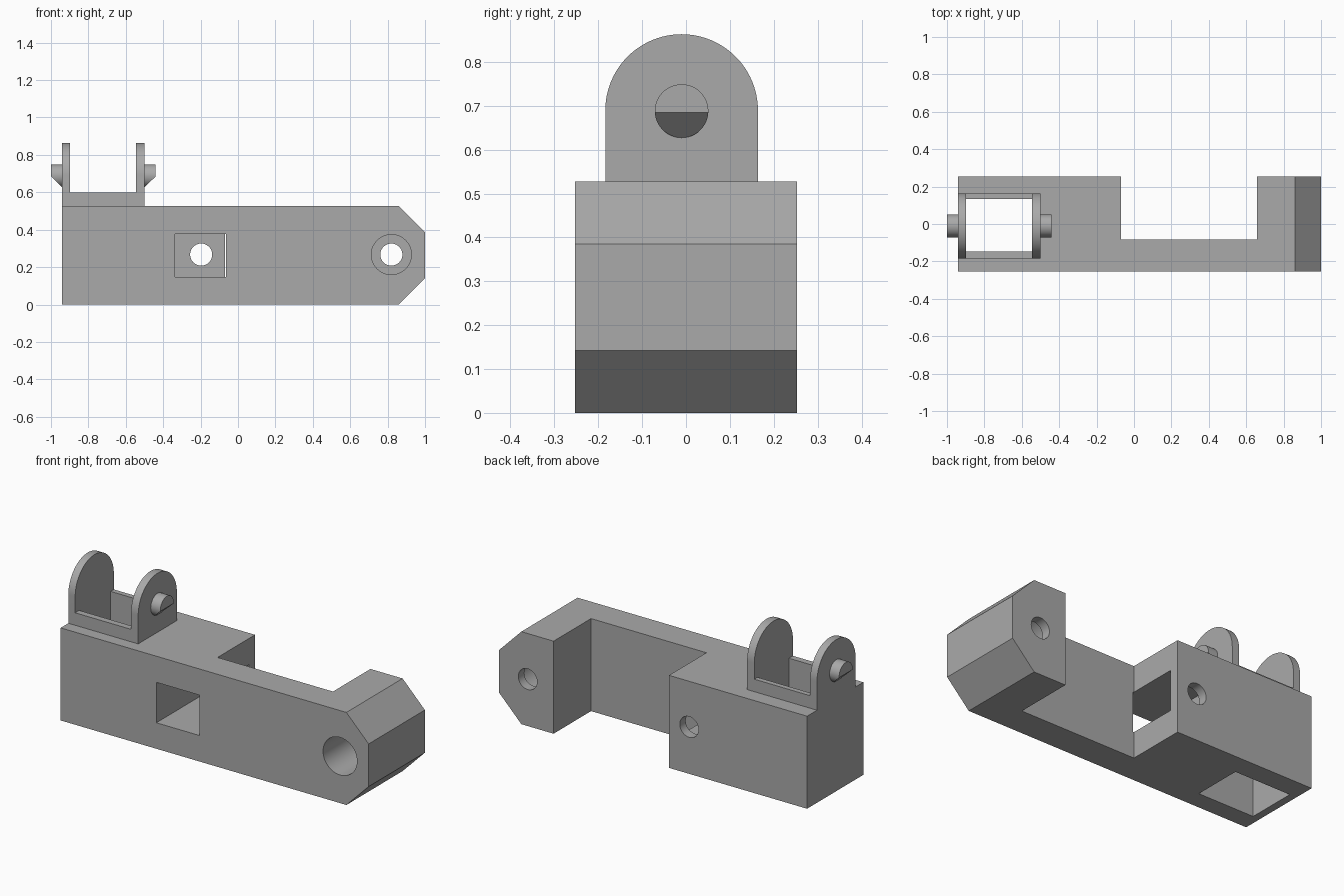
import bpy, bmesh, math
from mathutils import Vector

if "Cube" in bpy.data.objects:
    bpy.data.objects.remove(bpy.data.objects["Cube"])

grey = bpy.data.materials.new("plain grey")
grey.diffuse_color = (0.4, 0.4, 0.4, 1)
grey.use_nodes = True
grey.node_tree.nodes["Principled BSDF"].inputs["Base Color"].default_value = grey.diffuse_color


def make(name, bm):
    bmesh.ops.recalc_face_normals(bm, faces=bm.faces)
    mesh = bpy.data.meshes.new(name)
    bm.to_mesh(mesh)
    bm.free()
    mesh.materials.append(grey)
    ob = bpy.data.objects.new(name, mesh)
    bpy.context.collection.objects.link(ob)
    return ob


def prism(points, step):
    """Extrude a flat outline of 3D points along a vector."""
    bm = bmesh.new()
    face = bm.faces.new([bm.verts.new(p) for p in points])
    new = bmesh.ops.extrude_face_region(bm, geom=[face], use_keep_orig=True)["geom"]
    bmesh.ops.translate(bm, vec=step, verts=[v for v in new if isinstance(v, bmesh.types.BMVert)])
    return bm


def box(name, x0, x1, y0, y1, z0, z1):
    return make(name, prism([(x0, y0, z0), (x1, y0, z0), (x1, y1, z0), (x0, y1, z0)], (0, 0, z1 - z0)))


def arc(r, start, end, n):
    return [(r * math.cos(start + (end - start) * i / n), r * math.sin(start + (end - start) * i / n))
            for i in range(n + 1)]


def bore(name, x, r, y0, y1):
    ring = arc(r, 0, 2 * math.pi, 64)[:-1]
    return make(name, prism([(x + a, y0, 0.267 + b) for a, b in ring], (0, y1 - y0, 0)))


def combine(target, other, operation):
    """Apply a boolean and discard the helper."""
    mod = target.modifiers.new("boolean", "BOOLEAN")
    mod.operation, mod.solver, mod.object = operation, "EXACT", other
    bpy.context.view_layer.objects.active = target
    bpy.ops.object.modifier_apply(modifier=mod.name)
    bpy.data.objects.remove(other, do_unlink=True)


# Main arm with a chamfered nose
outline = [(-0.94, 0), (0.86, 0), (1, 0.142), (1, 0.385), (0.86, 0.527), (-0.94, 0.527)]
arm = make("bracket_arm", prism([(x, -0.253, z) for x, z in outline], (0, 0.506, 0)))

# Rounded clevis block on the top
CY, CZ = -0.01, 0.689
arch = [(0.174, 0.4 - CZ)] + arc(0.174, 0, math.pi, 48) + [(-0.174, 0.4 - CZ)]
clevis = make("clevis", prism([(-0.94, CY + a, CZ + b) for a, b in arch], (0.44, 0, 0)))
combine(arm, clevis, "UNION")

# Openings: rear notch, gap between the ears, vertical well, front pocket
for cutter in (
    box("notch", -0.07, 0.657, -0.084, 0.4, -0.1, 0.7),
    box("ear_gap", -0.897, -0.545, -0.4, 0.4, 0.598, 1),
    box("well", -0.897, -0.545, -0.148, 0.135, -0.1, 1),
    box("pocket", -0.337, -0.065, -0.4, 0.2, 0.148, 0.378),
    bore("pocket_hole", -0.197, 0.059, 0.1, 0.4),
    bore("nose_hole", 0.82, 0.059, -0.1, 0.4),
    bore("nose_counterbore", 0.82, 0.107, -0.4, 0.2),
):
    combine(arm, cutter, "DIFFERENCE")

# Pivot pins with a ramp cut under the outer end
for side, root in ((-1, -0.94), (1, -0.5)):
    ring = arc(0.061, 0, 2 * math.pi, 48)[:-1]
    bm = prism([(root - side * 0.02, CY + a, CZ - 0.001 + b) for a, b in ring], (side * 0.08, 0, 0))
    cut = bmesh.ops.bisect_plane(bm, geom=bm.verts[:] + bm.edges[:] + bm.faces[:], clear_inner=True,
                                 plane_co=(root + side * 0.06, 0, 0.685),
                                 plane_no=Vector((-side * 0.058, 0, 0.06)).normalized())
    bmesh.ops.holes_fill(bm, edges=[e for e in cut["geom_cut"] if isinstance(e, bmesh.types.BMEdge)])
    combine(arm, make("pivot_pin", bm), "UNION")

bpy.ops.object.select_all(action="DESELECT")
arm.select_set(True)
bpy.context.view_layer.objects.active = arm
bpy.ops.object.shade_smooth_by_angle(angle=math.radians(30))
